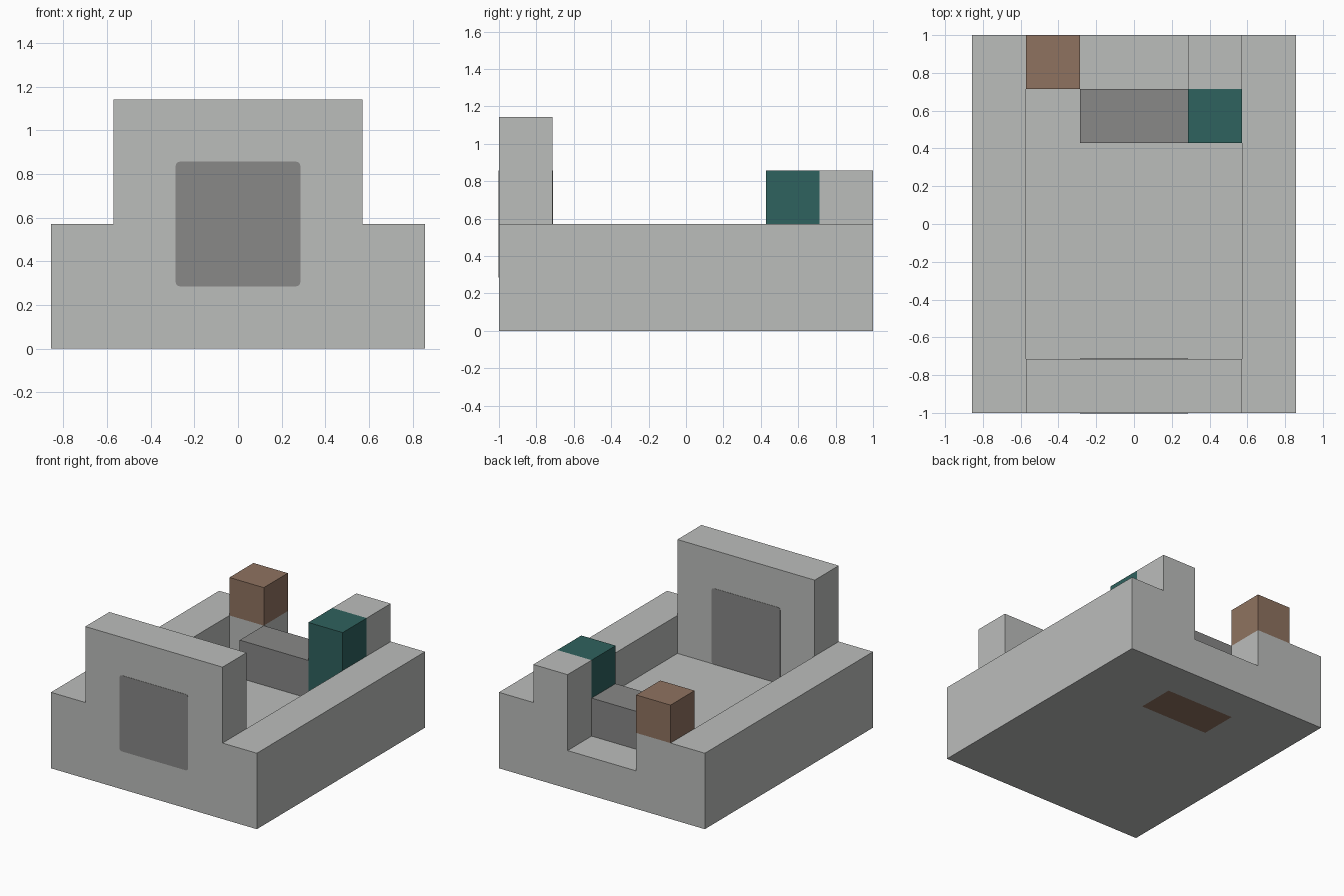
import bpy
import bmesh
from mathutils import Vector

default = bpy.data.objects.get("Cube")
if default:
    bpy.data.objects.remove(default, do_unlink=True)

U = 2 / 7          # the model sits on a grid of seven units along its length


def material(name, r, g, b):
    m = bpy.data.materials.new(name)
    m.use_nodes = True
    m.diffuse_color = (r, g, b, 1)
    m.node_tree.nodes["Principled BSDF"].inputs["Base Color"].default_value = (r, g, b, 1)
    return m


STONE = material("light grey", 0.50, 0.51, 0.50)
SLATE = material("dark grey", 0.246, 0.246, 0.242)
BROWN = material("brown", 0.275, 0.171, 0.117)
TEAL = material("teal", 0.028, 0.122, 0.112)


def box(name, mat, x, y, z):
    """Box between grid positions, each given as a (low, high) pair."""
    bm = bmesh.new()
    bmesh.ops.create_cube(bm, size=1)
    for v in bm.verts:
        v.co = Vector([r[0] if c < 0 else r[1] for c, r in zip(v.co, (x, y, z))]) * U
    mesh = bpy.data.meshes.new(name)
    bm.to_mesh(mesh)
    bm.free()
    mesh.materials.append(mat)
    obj = bpy.data.objects.new(name, mesh)
    bpy.context.collection.objects.link(obj)
    return obj


# Floor slab with a brown rectangle cut into its underside
floor = box("floor", STONE, (-3, 3), (-3.5, 3.5), (0, 1))
floor.data.materials.append(BROWN)
bm = bmesh.new()
bm.from_mesh(floor.data)
for axis, cut in (("X", -1), ("X", 1), ("Y", 1.5), ("Y", 2.5)):
    normal = Vector((axis == "X", axis == "Y", 0))
    bmesh.ops.bisect_plane(bm, geom=bm.verts[:] + bm.edges[:] + bm.faces[:],
                           plane_co=normal * cut * U, plane_no=normal)
for f in bm.faces:
    c = f.calc_center_median() / U
    if f.normal.z < -0.5 and abs(c.x) < 1 and 1.5 < c.y < 2.5:
        f.material_index = 1
bm.to_mesh(floor.data)
bm.free()

# Side walls
for side, x in (("left", (2, 3)), ("right", (-3, -2))):
    box(side + "_wall", STONE, x, (-3.5, 3.5), (1, 2))

# Tall front wall with a rounded panel on each face
box("front_wall", STONE, (-2, 2), (-3.5, -2.5), (1, 4))
T = 0.007          # panel thickness in grid units
for name, y in (("outer_panel", (-3.5 - T, -3.5)), ("inner_panel", (-2.5, -2.5 + T))):
    panel = box(name, SLATE, (-1, 1), y, (1, 3))
    bm = bmesh.new()
    bm.from_mesh(panel.data)
    corners = [e for e in bm.edges
               if abs(e.verts[0].co.y - e.verts[1].co.y) > T * U / 2]
    bmesh.ops.bevel(bm, geom=corners, offset=0.018, segments=2, profile=0.5,
                    affect='EDGES')
    bm.to_mesh(panel.data)
    bm.free()

# Back posts, bench and lever blocks
box("right_back_post", STONE, (-2, -1), (2.5, 3.5), (1, 2))
box("right_post_cap", BROWN, (-2, -1), (2.5, 3.5), (2, 3))
box("left_back_post", STONE, (1, 2), (2.5, 3.5), (1, 3))
box("teal_pillar", TEAL, (1, 2), (1.5, 2.5), (1, 3))
box("bench", SLATE, (-1, 1), (1.5, 2.5), (1, 2))
